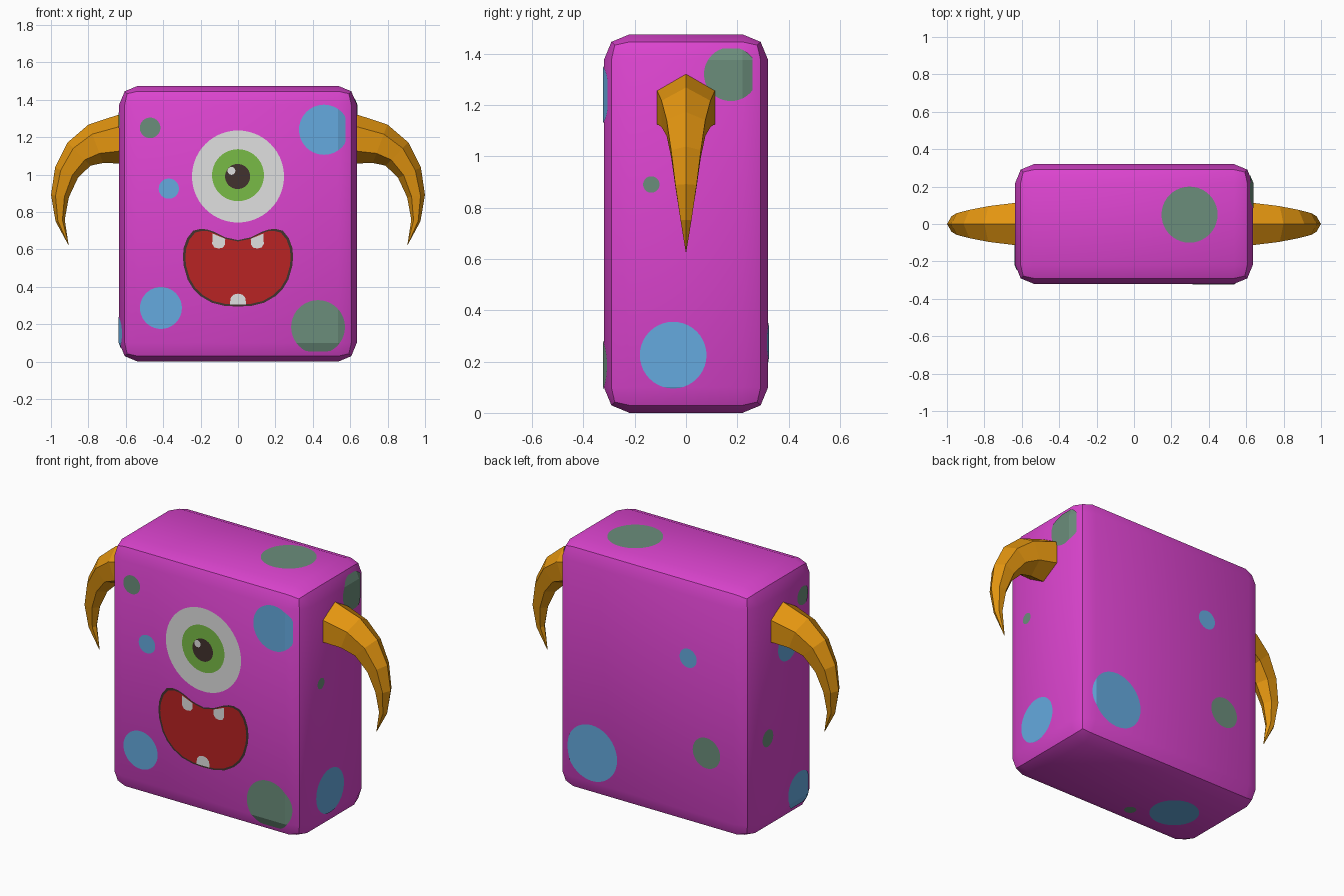
import bpy, bmesh, math
from mathutils import Vector

if "Cube" in bpy.data.objects:
    bpy.data.objects.remove(bpy.data.objects["Cube"])

HALF = (0.635, 0.32, 0.7375)      # half size of the body
BEV = 0.1                         # rounded edge width


def material(name, r, g, b):
    lin = [c / 255 / 12.92 if c < 10 else ((c / 255 + 0.055) / 1.055) ** 2.4 for c in (r, g, b)]
    m = bpy.data.materials.new(name)
    m.diffuse_color = (*lin, 1)
    m.use_nodes = True
    m.node_tree.nodes["Principled BSDF"].inputs["Base Color"].default_value = m.diffuse_color
    return m


MAGENTA = material("magenta", 220, 68, 207)
BLUE = material("sky_blue", 101, 170, 223)
GREEN = material("grey_green", 107, 141, 123)
WHITE = material("off_white", 224, 224, 224)
IRIS = material("iris_green", 121, 187, 70)
DARK = material("dark_brown", 66, 50, 46)
RED = material("mouth_red", 185, 35, 35)
ORANGE = material("horn_orange", 228, 150, 16)


def finish(bm, name, mat):
    me = bpy.data.meshes.new(name)
    bm.to_mesh(me)
    bm.free()
    me.materials.append(mat)
    ob = bpy.data.objects.new(name, me)
    bpy.context.collection.objects.link(ob)
    return ob


# Body: box with two-segment rounded edges
bm = bmesh.new()
bmesh.ops.create_cube(bm, size=1)
for v in bm.verts:
    v.co = Vector([2 * h * c for h, c in zip(HALF, v.co)]) + Vector((0, 0, HALF[2]))
bmesh.ops.bevel(bm, geom=bm.edges[:], offset=BEV, segments=2, profile=0.5, affect='EDGES')
body = finish(bm, "body", MAGENTA)
bpy.context.view_layer.objects.active = body
body.select_set(True)
bpy.ops.object.shade_smooth_by_angle(angle=math.radians(30))
body.select_set(False)

# Each side: axis across, axis up, facing axis, facing sign
SIDES = {"front": (0, 2, 1, -1), "back": (0, 2, 1, 1), "right": (1, 2, 0, 1),
         "left": (1, 2, 0, -1), "top": (0, 1, 2, 1), "bottom": (0, 1, 2, -1)}


def plate(name, side, pts, mat, lift=0.003):
    """Thin painted shape that follows a body side and its rounded rim."""
    ui, vi, ni, sign = SIDES[side]
    hu, hv = HALF[ui], HALF[vi]
    mid = HALF[2] if vi == 2 else 0
    bm = bmesh.new()
    verts = []
    for u, v in pts:
        v -= mid
        u = max(-hu + 0.06, min(hu - 0.06, u))
        v = max(-hv + 0.055, min(hv - 0.055, v))
        verts.append(bm.verts.new((u, v, 0)))
    bm.faces.new(verts)
    bmesh.ops.remove_doubles(bm, verts=bm.verts[:], dist=1e-5)
    # fold lines where the flat side meets the rounded rim
    for axis, h in ((0, hu - BEV), (1, hv - BEV)):
        for s in (-1, 1):
            co, no = [0, 0, 0], [0, 0, 0]
            co[axis], no[axis] = s * h, 1
            bmesh.ops.bisect_plane(bm, geom=bm.verts[:] + bm.edges[:] + bm.faces[:],
                                   plane_co=co, plane_no=no)
    for w in bm.verts:
        u, v = w.co.x, w.co.y
        over = max(abs(u) - hu + BEV, abs(v) - hv + BEV, 0)
        p = [0, 0, 0]
        p[ui], p[vi] = u, v
        p[ni] = sign * (HALF[ni] + lift - over * 0.414)
        w.co = Vector(p) + Vector((0, 0, HALF[2]))
    bm.normal_update()
    for f in bm.faces[:]:
        if f.normal[ni] * sign < 0:
            f.normal_flip()
    return finish(bm, name, mat)


def circle(u, v, r, n=40):
    return [(u + r * math.cos(2 * math.pi * i / n), v + r * math.sin(2 * math.pi * i / n))
            for i in range(n)]


# Coloured spots: side, across, up, radius, colour
SPOTS = [("front", -0.47, 1.25, 0.055, GREEN), ("front", -0.37, 0.925, 0.054, BLUE),
         ("front", 0.46, 1.24, 0.134, BLUE), ("front", -0.412, 0.287, 0.112, BLUE),
         ("front", 0.428, 0.185, 0.144, GREEN),
         ("right", 0.175, 1.32, 0.105, GREEN), ("right", -0.05, 0.225, 0.13, BLUE),
         ("right", -0.135, 0.89, 0.032, GREEN),
         ("back", -0.24, 1.005, 0.056, BLUE), ("back", 0.39, 0.275, 0.165, BLUE),
         ("back", -0.36, 0.475, 0.09, GREEN),
         ("left", -0.185, 1.29, 0.055, GREEN), ("left", -0.04, 1.05, 0.09, BLUE),
         ("left", 0.145, 0.57, 0.05, GREEN), ("left", -0.155, 0.15, 0.11, BLUE),
         ("top", 0.297, 0.05, 0.15, GREEN),
         ("bottom", -0.313, -0.037, 0.134, BLUE), ("bottom", -0.112, -0.165, 0.033, GREEN)]
for i, (side, u, v, r, mat) in enumerate(SPOTS):
    plate(f"{side}_spot_{i}", side, circle(u, v, r), mat)

# Eye: stacked discs
plate("eye_white", "front", circle(0, 0.99, 0.246, 56), WHITE, 0.003)
plate("eye_iris", "front", circle(0, 0.997, 0.139), IRIS, 0.005)
plate("eye_pupil", "front", circle(-0.002, 0.99, 0.067), DARK, 0.007)
plate("eye_glint", "front", circle(-0.035, 1.02, 0.021, 20), WHITE, 0.009)

# Mouth: mirrored half outline, with a smaller red copy on top
half = [(0, .65), (.07, .665), (.13, .695), (.165, .707), (.2, .71), (.24, .70), (.272, .66),
        (.29, .61), (.295, .56), (.29, .51), (.27, .44), (.24, .39), (.2, .35), (.14, .315),
        (.07, .298), (0, .295)]
outline = half + [(-x, z) for x, z in half[-2:0:-1]]
plate("mouth_rim", "front", outline, DARK, 0.003)
plate("mouth_inside", "front", [(x * 0.955, 0.505 + (z - 0.505) * 0.95) for x, z in outline],
      RED, 0.005)

# Teeth: two above, one below
for name, s in (("right", 1), ("left", -1)):
    tooth = [(.068, .657), (.07, .625), (.082, .609), (.105, .605), (.127, .611), (.138, .63),
             (.136, .685)]
    plate(f"upper_tooth_{name}", "front", [(s * x, z) for x, z in tooth], WHITE, 0.007)
plate("lower_tooth", "front", [(-.043, .306), (.043, .306), (.04, .34), (.025, .358), (0, .364),
                               (-.025, .358), (-.04, .34)], WHITE, 0.007)

# Horns: tapering six-sided sweep along a curve (x, z, radius)
PATH = [(.60, 1.19, .13), (.64, 1.19, .13), (.76, 1.165, .11), (.85, 1.11, .087),
        (.917, 1.01, .067), (.952, .885, .048), (.951, .755, .025), (.905, .62, 0)]
for name, s in (("right", 1), ("left", -1)):
    bm = bmesh.new()
    rings = []
    for i, (x, z, r) in enumerate(PATH[:-1]):
        a, b = PATH[max(i - 1, 0)], PATH[i + 1]
        t = Vector((b[0] - a[0], 0, b[1] - a[1])).normalized()
        if i < 2:
            t = Vector((1, 0, 0))
        n = Vector((-t.z, 0, t.x))
        ring = []
        for k in range(6):
            ang = k * math.pi / 3
            p = Vector((x, 0, z)) + r * (math.cos(ang) * n + math.sin(ang) * Vector((0, 1, 0)))
            ring.append(bm.verts.new((s * p.x, p.y, p.z)))
        rings.append(ring)
    tip = bm.verts.new((s * PATH[-1][0], 0, PATH[-1][1]))
    bm.faces.new(rings[0])
    for A, B in zip(rings, rings[1:]):
        for k in range(6):
            bm.faces.new((A[k], A[(k + 1) % 6], B[(k + 1) % 6], B[k]))
    for k in range(6):
        bm.faces.new((rings[-1][k], rings[-1][(k + 1) % 6], tip))
    bmesh.ops.recalc_face_normals(bm, faces=bm.faces[:])
    finish(bm, f"horn_{name}", ORANGE)
